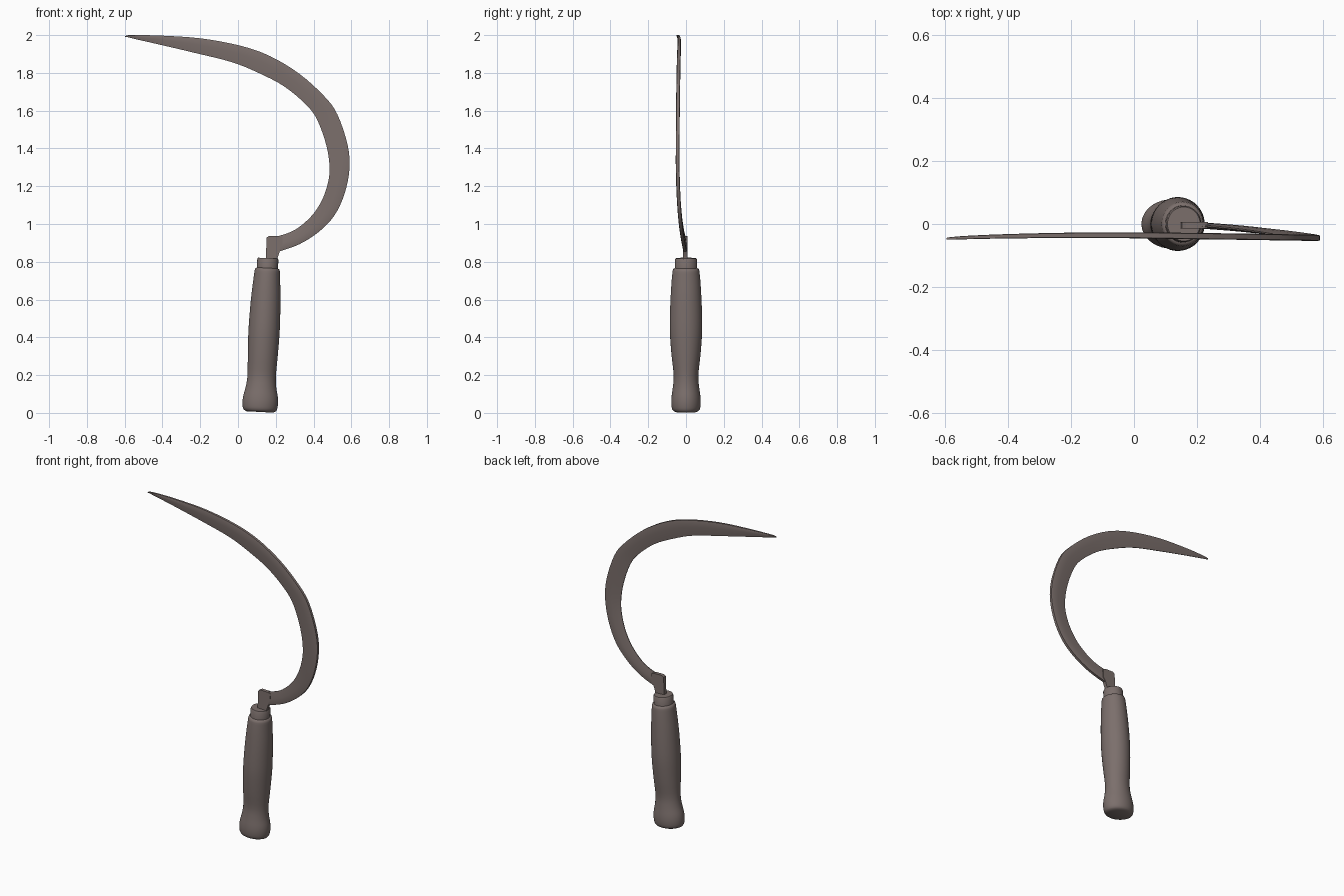
import bpy, bmesh, math
from mathutils import Vector

iron = bpy.data.materials.new("grey brown")
iron.diffuse_color = (0.2, 0.16, 0.15, 1)


def catmull(rows, steps):
    """Smoothly resample a list of equal-length number rows."""
    out = []
    for i in range(len(rows) - 1):
        a, b = rows[max(i - 1, 0)], rows[i]
        c, d = rows[i + 1], rows[min(i + 2, len(rows) - 1)]
        for s in range(steps):
            t = s / steps
            out.append([0.5 * (2 * q + (r - p) * t + (2 * p - 5 * q + 4 * r - u) * t * t
                               + (3 * q - p - 3 * r + u) * t ** 3)
                        for p, q, r, u in zip(a, b, c, d)])
    out.append(list(rows[-1]))
    return out


def loft(name, rings, angle=35):
    """Skin closed rings of points and cap both ends."""
    bm = bmesh.new()
    loops = [[bm.verts.new(p) for p in ring] for ring in rings]
    n = len(loops[0])
    for lo, hi in zip(loops, loops[1:]):
        for k in range(n):
            bm.faces.new((lo[k], lo[(k + 1) % n], hi[(k + 1) % n], hi[k]))
    bm.faces.new(loops[0][::-1])
    bm.faces.new(loops[-1])
    bmesh.ops.recalc_face_normals(bm, faces=bm.faces)
    mesh = bpy.data.meshes.new(name)
    bm.to_mesh(mesh)
    bm.free()
    mesh.materials.append(iron)
    obj = bpy.data.objects.new(name, mesh)
    bpy.context.collection.objects.link(obj)
    bpy.ops.object.select_all(action='DESELECT')
    obj.select_set(True)
    bpy.context.view_layer.objects.active = obj
    bpy.ops.object.shade_smooth_by_angle(angle=math.radians(angle))
    return obj


# Handle axis leans slightly to the right as it rises
SLOPE = 0.053


def axis_ring(z, rx, ry, n=40):
    pts = []
    for k in range(n):
        a = 2 * math.pi * k / n
        x = rx * math.cos(a)
        pts.append((0.115 + SLOPE * z + x, ry * math.sin(a), z - SLOPE * x))
    return pts


# Wooden handle: height, half width, half depth
body = catmull([(0.012, 0.084, 0.068), (0.025, 0.091, 0.075), (0.055, 0.094, 0.078),
                (0.09, 0.091, 0.076), (0.14, 0.080, 0.069), (0.20, 0.075, 0.065),
                (0.30, 0.079, 0.076), (0.42, 0.0825, 0.085), (0.52, 0.081, 0.085),
                (0.62, 0.077, 0.081), (0.70, 0.071, 0.076), (0.75, 0.067, 0.071)], 3)
handle = [(0.005, 0.07, 0.055)] + body + [(0.762, 0.064, 0.068), (0.767, 0.056, 0.059)]
loft("handle", [axis_ring(*r) for r in handle], 50)

# Collar on top of the handle
loft("collar", [axis_ring(*r) for r in [(0.755, 0.056, 0.059), (0.812, 0.056, 0.058),
                                        (0.819, 0.052, 0.054)]], 30)

# Tang: flat plate rising out of the collar
outline = [(0.146, 0.79), (0.205, 0.79), (0.211, 0.825), (0.222, 0.858),
           (0.235, 0.875), (0.236, 0.930), (0.222, 0.936), (0.165, 0.937), (0.152, 0.929)]
loft("tang", [[(x, y - 0.004, z) for x, z in outline] for y in (-0.011, 0.011)], 30)

# Blade stations: outer x, z, inner x, z, depth position, spine thickness
stations = [
    (0.205, 0.850, 0.205, 0.933, -0.004, 0.020),
    (0.325, 0.893, 0.300, 0.968, -0.013, 0.020),
    (0.430, 0.960, 0.385, 1.038, -0.024, 0.020),
    (0.510, 1.045, 0.440, 1.117, -0.033, 0.020),
    (0.563, 1.157, 0.473, 1.205, -0.040, 0.020),
    (0.590, 1.290, 0.485, 1.295, -0.044, 0.020),
    (0.580, 1.420, 0.468, 1.415, -0.044, 0.020),
    (0.526, 1.580, 0.420, 1.550, -0.043, 0.020),
    (0.458, 1.675, 0.360, 1.632, -0.042, 0.020),
    (0.325, 1.795, 0.245, 1.728, -0.040, 0.020),
    (0.167, 1.890, 0.115, 1.797, -0.038, 0.020),
    (0.008, 1.945, -0.030, 1.856, -0.036, 0.019),
    (-0.200, 1.983, -0.225, 1.905, -0.036, 0.017),
    (-0.400, 1.997, -0.412, 1.949, -0.039, 0.014),
    (-0.530, 2.000, -0.535, 1.977, -0.043, 0.011),
    (-0.585, 1.999, -0.585, 1.989, -0.046, 0.008),
    (-0.597, 1.994, -0.597, 1.991, -0.047, 0.005)]

# Cross-section from spine to cutting edge: fraction across, half thickness
section = [(0, 0.40), (0.08, 0.5), (0.45, 0.42), (0.8, 0.25), (1, 0.1)]
section = section + [(f, -h) for f, h in reversed(section)]
rings = []
for ox, oz, ix, iz, y, t in catmull(stations, 4):
    outer, inner = Vector((ox, y, oz)), Vector((ix, y, iz))
    rings.append([outer.lerp(inner, f) + Vector((0, h * t, 0)) for f, h in section])
loft("blade", rings, 35)
